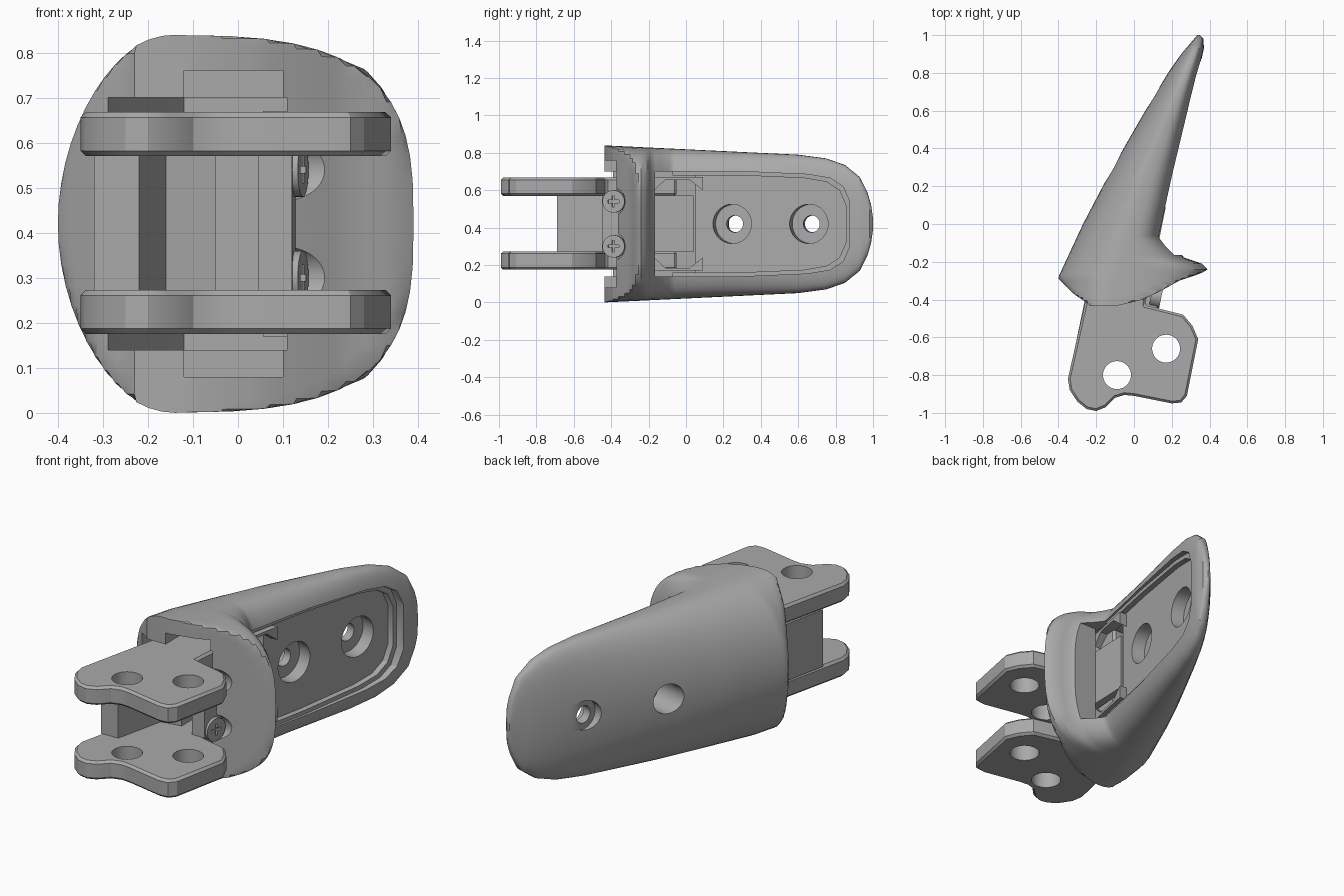
import bpy, bmesh, math
from mathutils import Vector, Matrix

cube = bpy.data.objects.get("Cube")
if cube:
    bpy.data.objects.remove(cube)

grey = bpy.data.materials.new("plain_grey")
grey.use_nodes = True
grey.diffuse_color = (0.4, 0.4, 0.4, 1)
grey.node_tree.nodes["Principled BSDF"].inputs["Base Color"].default_value = (0.4, 0.4, 0.4, 1)

MID = 0.42                                  # height of the mirror plane
NORMAL = Vector((0.98, -0.2, 0)).normalized()   # direction the grip face looks


def add_object(name, bm):
    bmesh.ops.recalc_face_normals(bm, faces=bm.faces)
    mesh = bpy.data.meshes.new(name)
    bm.to_mesh(mesh)
    bm.free()
    mesh.materials.append(grey)
    ob = bpy.data.objects.new(name, mesh)
    bpy.context.collection.objects.link(ob)
    return ob


def skin(name, rings):
    """Closed solid through a list of equal-length rings."""
    bm = bmesh.new()
    loops = [[bm.verts.new(p) for p in ring] for ring in rings]
    n = len(loops[0])
    for a, b in zip(loops, loops[1:]):
        for i in range(n):
            j = (i + 1) % n
            bm.faces.new((a[i], a[j], b[j], b[i]))
    bm.faces.new(loops[0])
    bm.faces.new(loops[-1])
    return add_object(name, bm)


def prism(name, outline, z0, z1):
    return skin(name, [[(x, y, z) for x, y in outline] for z in (z0, z1)])


def rod(name, start, end, radius, sides=40):
    start, end = Vector(start), Vector(end)
    axis = end - start
    bm = bmesh.new()
    turn = axis.to_track_quat('Z', 'Y').to_matrix().to_4x4()
    bmesh.ops.create_cone(bm, cap_ends=True, segments=sides, radius1=radius, radius2=radius,
                          depth=axis.length,
                          matrix=Matrix.Translation((start + end) / 2) @ turn)
    return add_object(name, bm)


def apply(ob, mod):
    bpy.context.view_layer.objects.active = ob
    bpy.ops.object.modifier_apply(modifier=mod.name)


def cut(ob, cutter):
    cutter.hide_render = True
    mod = ob.modifiers.new("cut", 'BOOLEAN')
    mod.operation, mod.solver, mod.object = 'DIFFERENCE', 'EXACT', cutter
    apply(ob, mod)
    bpy.data.objects.remove(cutter)


def smooth(ob, degrees=30):
    bpy.ops.object.select_all(action='DESELECT')
    ob.select_set(True)
    bpy.context.view_layer.objects.active = ob
    bpy.ops.object.shade_smooth_by_angle(angle=math.radians(degrees))


def lookup(table, y):
    for (a, u), (b, v) in zip(table, table[1:]):
        if y <= b:
            return u + (v - u) * max(0, (y - a) / (b - a))
    return table[-1][1]


def grip_x(y):
    return 0.165 + 0.206 * y


# --- lever shell: sections along y, clamped by the front outline ---
LEFT = [(-.28, -.4), (0, -.27), (.2, -.165), (.4, -.055), (.6, .06), (.8, .18),
        (.9, .25), (.97, .31), (1, .335)]
FRONT_LEFT = [(-.43, -.23), (-.37, -.32), (-.28, -.41)]
RIGHT = [(-.24, .39), (-.21, .36), (-.18, .27), (-.12, .2), (-.07, .155), (.93, .37),
         (.98, .368), (1, .35)]
FRONT_RIGHT = [(-.435, -.1), (-.4, .05), (-.35, .15), (-.3, .24), (-.27, .33), (-.24, .4)]
RIDGE = [(-.43, -.14), (.22, .05), (.98, .335), (1, .343)]
HALF = [(-.44, .42), (.6, .37), (.75, .35), (.85, .315), (.93, .25), (.97, .17),
        (.99, .1), (1, .03)]


def section(y, steps=14):
    left, right, ridge, half = (lookup(t, y) for t in (LEFT, RIGHT, RIDGE, HALF))
    ring = []
    for k in range(4 * steps):
        a = math.pi * k / (2 * steps)
        c, s = math.cos(a), math.sin(a)
        power = 2 / 3 if c > 0 else 1
        x = ridge + math.copysign(abs(c) ** power, c) * (right - ridge if c > 0 else ridge - left)
        z = MID + half * math.copysign(abs(s) ** power, s)
        if y < -.24:
            x = min(x, lookup(FRONT_RIGHT, y))
        if y < -.28:
            x = max(x, lookup(FRONT_LEFT, y))
        ring.append((x, y, z))
    return ring


stations = [-.435 + .015 * i for i in range(26)] + [.05 * i for i in range(0, 18)]
stations += [.88, .91, .93, .95, .97, .98, .99, 1]
shell = skin("lever_shell", [section(y) for y in stations])

# recessed grip panel, a stepped pocket with a rounded end
for depth, inset in ((.03, 0), (.06, .02)):
    half_outline = [(-.165, .28), (.3, .28), (.65, .265), (.77, .245), (.84, .2), (.875, .12)]
    outline = [(y - (inset if y > 0 else 0), h - inset) for y, h in half_outline]
    outline += [(y, -h) for y, h in reversed(outline)]
    cut(shell, skin("pocket_cutter", [[(grip_x(y) + d, y, MID + h) for y, h in outline]
                                      for d in (-depth, .4)]))

# hinge cavity opening at the front
cavity = [(-.29, -.6), (-.29, -.4), (-.25, -.2), (-.12, .05), (.125, .05), (.1, -.6)]
cut(shell, prism("cavity_cutter", cavity, MID - .28, MID + .28))
slot = [(-.12, -.6), (-.12, -.12), (.1, -.12), (.1, -.6)]
cut(shell, prism("slot_cutter", slot, MID - .34, MID + .34))

# bolt holes, counterbored from both sides
for y, thick in ((.235, .36), (.645, .22)):
    face = Vector((grip_x(y), y, MID))
    for start, end, radius in ((.02, -.13, .105), (.02, -.6, .045), (-.175, -.6, .078)):
        cut(shell, rod("bolt_cutter", face + NORMAL * start, face + NORMAL * end, radius))

# clearance for the screw heads in the lip
SCREWS = [Vector((.13, -.385, MID + s * .12)) for s in (-1, 1)]
for p in SCREWS:
    cut(shell, rod("screw_clearance", p - NORMAL * .02, p + NORMAL * .14, .07))
smooth(shell)

# --- hinge plates ---
PLATE = [(-.26, -.42), (-.35, -.82), (-.34, -.88), (-.3, -.94), (-.25, -.98), (-.2, -.99),
         (-.15, -.97), (-.1, -.92), (-.05, -.905), (0, -.91), (.2, -.95), (.25, -.945),
         (.28, -.91), (.34, -.61), (.31, -.54), (.26, -.48), (.06, -.43), (.09, -.05),
         (-.08, -.05), (-.22, -.25)]
for name, z in (("lower_hinge_plate", .175), ("upper_hinge_plate", .57)):
    plate = prism(name, PLATE, z, z + .098)
    bevel = plate.modifiers.new("chamfer", 'BEVEL')
    bevel.width, bevel.segments = .012, 1
    bevel.limit_method, bevel.angle_limit = 'ANGLE', math.radians(65)
    apply(plate, bevel)
    for x, y in ((-.09, -.8), (.17, -.66)):
        cut(plate, rod("pin_cutter", (x, y, 0), (x, y, 1), .074))
    smooth(plate, 25)

# --- core joining the plates, with a channel and a screw block ---
CORE = [(-.32, -.69), (-.22, -.69), (-.16, -.42), (-.05, -.4), (-.05, -.12), (.045, -.12),
        (.045, -.45), (.12, -.45), (.13, -.33), (.11, -.2), (.118, .04), (-.1, .03), (-.26, -.4)]
prism("hinge_core", CORE, .271, .572)

# --- spring clips behind the lip ---
for name, s in (("lower_clip", -1), ("upper_clip", 1)):
    clip = [(-.17, .25), (.09, .25), (.09, .18), (.02, .235), (-.11, .235), (-.17, .18)]
    skin(name, [[(x + .2 * y, y, MID + s * h) for y, h in clip] for x in (.09, .15)])

# --- cross-head screws ---
for name, p in zip(("lower_screw", "upper_screw"), SCREWS):
    screw = rod(name, p - NORMAL * .04, p + NORMAL * .015, .06)
    side = Vector((-NORMAL.y, NORMAL.x, 0))
    for along, across in ((.03, .007), (.007, .03)):
        ring = [p + side * a * along + Vector((0, 0, b * across))
                for a, b in ((-1, -1), (1, -1), (1, 1), (-1, 1))]
        cut(screw, skin("cross_cutter", [[q + NORMAL * d for q in ring] for d in (0, .05)]))
    smooth(screw)
